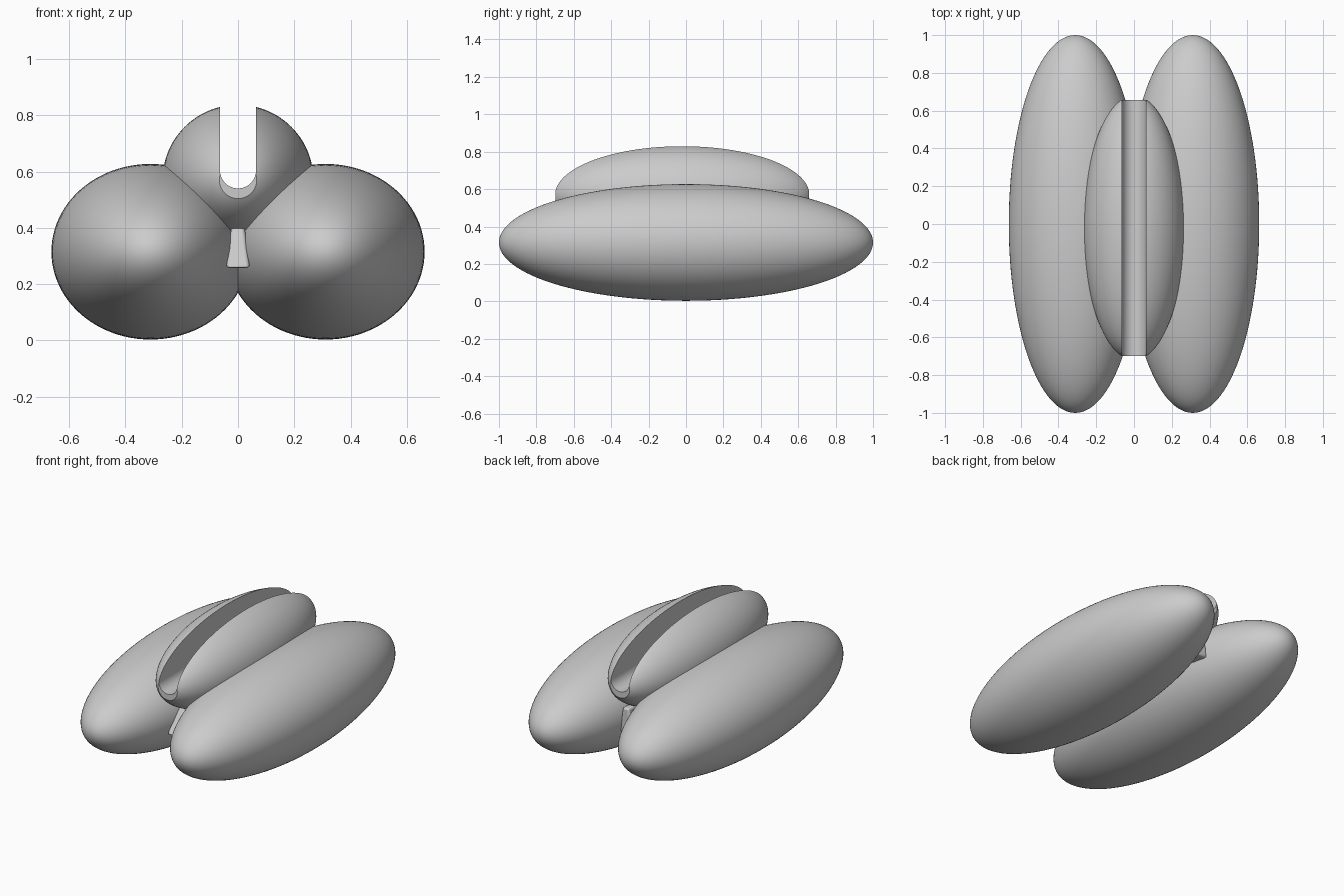
import bpy, bmesh, math
from mathutils import Matrix

if "Cube" in bpy.data.objects:
    bpy.data.objects.remove(bpy.data.objects["Cube"])


def add_mesh(name, bm):
    bmesh.ops.recalc_face_normals(bm, faces=bm.faces)
    me = bpy.data.meshes.new(name)
    bm.to_mesh(me)
    bm.free()
    ob = bpy.data.objects.new(name, me)
    bpy.context.collection.objects.link(ob)
    return ob


def smooth(ob, angle=35):
    bpy.ops.object.select_all(action='DESELECT')
    bpy.context.view_layer.objects.active = ob
    ob.select_set(True)
    bpy.ops.object.shade_smooth_by_angle(angle=math.radians(angle))


def ellipsoid(name, centre, radii):
    # poles lie along y
    bm = bmesh.new()
    m = (Matrix.Translation(centre) @ Matrix.Diagonal((*radii, 1))
         @ Matrix.Rotation(math.pi / 2, 4, 'X'))
    bmesh.ops.create_uvsphere(bm, u_segments=96, v_segments=64, radius=1, matrix=m)
    return add_mesh(name, bm)


def prism(name, front, back):
    # solid between two xz outlines, each given as (x, y, z) points
    bm = bmesh.new()
    a = [bm.verts.new(p) for p in front]
    b = [bm.verts.new(p) for p in back]
    bm.faces.new(a)
    bm.faces.new(b[::-1])
    for i in range(len(a)):
        j = (i + 1) % len(a)
        bm.faces.new((a[i], b[i], b[j], a[j]))
    return add_mesh(name, bm)


def boolean(ob, cutter, operation):
    mod = ob.modifiers.new(operation.lower(), 'BOOLEAN')
    mod.operation = operation
    mod.solver = 'EXACT'
    mod.object = cutter
    bpy.context.view_layer.objects.active = ob
    bpy.ops.object.modifier_apply(modifier=mod.name)
    bpy.data.objects.remove(cutter)


# two lower pods
for side, s in (("left", -1), ("right", 1)):
    smooth(ellipsoid(side + "_pod", (s * 0.311, 0, 0.315), (0.352, 1.0, 0.312)))

# upper pod, trimmed at both ends
top = ellipsoid("upper_pod", (0, -0.02, 0.57), (0.268, 0.70, 0.267))
box = [(-0.5, 0), (0.5, 0), (0.5, 1.2), (-0.5, 1.2)]
trim = prism("trim_box", [(x, -0.698, z) for x, z in box], [(x, 0.657, z) for x, z in box])
boolean(top, trim, 'INTERSECT')

# round-bottomed slot along the upper pod
r = 0.064
u = [(r, 1.2), (-r, 1.2)]
u += [(-r * math.cos(t), 0.54 + r - r * math.sin(t))
      for t in (math.pi * i / 24 for i in range(25))]
slot = prism("slot_cutter", [(x, -1, z) for x, z in u], [(x, 1, z) for x, z in u])
boolean(top, slot, 'DIFFERENCE')
smooth(top)

# tapered keel under the upper pod
keel = prism("keel",
             [(-0.042, -0.65, 0.258), (0.042, -0.65, 0.258), (0.022, -0.54, 0.415), (-0.022, -0.54, 0.415)],
             [(-0.042, 0.60, 0.258), (0.042, 0.60, 0.258), (0.022, 0.60, 0.415), (-0.022, 0.60, 0.415)])
bev = keel.modifiers.new("bevel", 'BEVEL')
bev.width = 0.012
bev.segments = 3
smooth(keel)
